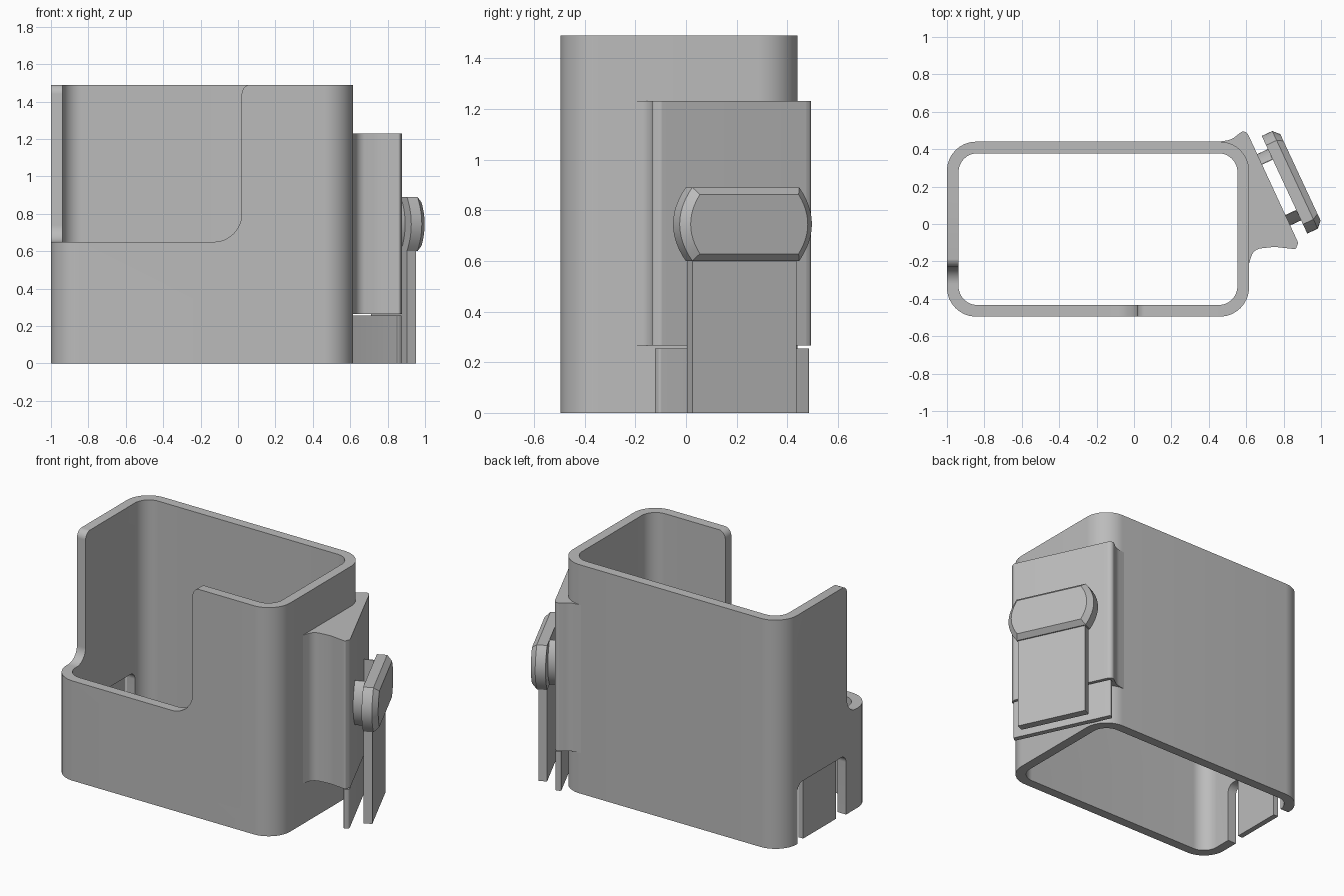
import bpy, bmesh, math
from mathutils import Vector

cube = bpy.data.objects.get("Cube")
if cube:
    bpy.data.objects.remove(cube, do_unlink=True)

grey = bpy.data.materials.new("light grey plastic")
grey.use_nodes = True
grey.diffuse_color = (0.5, 0.5, 0.5, 1)
grey.node_tree.nodes["Principled BSDF"].inputs["Base Color"].default_value = (0.5, 0.5, 0.5, 1)

# Directions of the slanted clip: u runs along it, n points away from it
SLANT = math.radians(65)
U = Vector((math.cos(SLANT), -math.sin(SLANT), 0))
N = Vector((math.sin(SLANT), math.cos(SLANT), 0))


def along_z(a, b, c):
    return Vector((a, b, c))


def along_y(a, b, c):
    return Vector((a, c, b))


def along_x(a, b, c):
    return Vector((c, a, b))


def along_n(a, b, c):
    return U * a + N * c + Vector((0, 0, b))


def slanted_z(a, b, c):
    return U * a + N * b + Vector((0, 0, c))


def loft(name, loops, ring=False):
    """Skin equal loops of points; cap the ends, or join them into a ring."""
    bm = bmesh.new()
    rows = [[bm.verts.new(p) for p in loop] for loop in loops]
    count = len(rows[0])
    pairs = list(zip(rows, rows[1:]))
    if ring:
        pairs.append((rows[-1], rows[0]))
    else:
        bm.faces.new(rows[0])
        bm.faces.new(rows[-1])
    for low, high in pairs:
        for i in range(count):
            j = (i + 1) % count
            bm.faces.new((low[i], low[j], high[j], high[i]))
    bmesh.ops.recalc_face_normals(bm, faces=bm.faces)
    mesh = bpy.data.meshes.new(name)
    bm.to_mesh(mesh)
    bm.free()
    mesh.materials.append(grey)
    obj = bpy.data.objects.new(name, mesh)
    bpy.context.collection.objects.link(obj)
    return obj


def prism(name, outline, start, end, place):
    return loft(name, [[place(a, b, c) for a, b in outline] for c in (start, end)])


def rounded(corners, steps=10):
    """Polygon from (a, b, radius) corners, with filleted corners."""
    out = []
    for i, (a, b, r) in enumerate(corners):
        p = Vector((a, b))
        if not r:
            out.append(p)
            continue
        d1 = (Vector(corners[i - 1][:2]) - p).normalized()
        d2 = (Vector(corners[(i + 1) % len(corners)][:2]) - p).normalized()
        half = d1.angle(d2) / 2
        centre = p + (d1 + d2).normalized() * r / math.sin(half)
        reach = r / math.tan(half)
        v1, v2 = p + d1 * reach - centre, p + d2 * reach - centre
        for k in range(steps + 1):
            t = k / steps
            out.append(centre + v1.lerp(v2, t).normalized() * r)
    return out


def rectangle(a0, b0, a1, b1, r):
    return rounded([(a0, b0, r), (a1, b0, r), (a1, b1, r), (a0, b1, r)])


def cut(target, cutter):
    mod = target.modifiers.new("cut", "BOOLEAN")
    mod.operation = "DIFFERENCE"
    mod.solver = "EXACT"
    mod.object = cutter
    bpy.context.view_layer.update()
    bpy.context.view_layer.objects.active = target
    bpy.ops.object.modifier_apply(modifier=mod.name)
    bpy.data.objects.remove(cutter, do_unlink=True)


# Open rounded sleeve
HEIGHT = 1.49
WALL = 0.062
outer = rectangle(-1, -0.495, 0.615, 0.44, 0.155)
inner = rectangle(-1 + WALL, -0.495 + WALL, 0.615 - WALL, 0.44 - WALL, 0.1)
sleeve = loft("sleeve", [[along_z(a, b, z) for a, b in outline] for outline, z in
                         ((outer, 0), (outer, HEIGHT), (inner, HEIGHT), (inner, 0))], ring=True)


# Access opening through the front wall and round onto the right wall
def opening(edge, fillet):
    top = HEIGHT + 0.001
    return rounded([(-1.3, 0.65, 0), (edge, 0.65, fillet), (edge, top, 0.05),
                    (edge + 0.2, top, 0), (edge + 0.2, 1.8, 0), (-1.3, 1.8, 0)])


cut(sleeve, prism("front_cutter", opening(0.02, 0.15), -0.7, -0.335, along_y))
cut(sleeve, prism("side_cutter", opening(-0.23, 0.09), -1.2, -0.84, along_x))

# Arched slot with a thin spring tab inside it
arch = rounded([(-0.22, -0.1, 0), (0.28, -0.1, 0), (0.28, 0.39, 0.05), (-0.22, 0.39, 0.05)])
cut(sleeve, prism("slot_cutter", arch, -1.1, -0.85, along_x))
tab = rectangle(-0.14, 0, 0.2, 0.4, 0)
prism("spring_tab", tab, -0.985, -0.95, along_x)

# Wedge bracket that blends into the sleeve corner
wedge = rounded([(0.46, 0.42, 0), (0.45, 0.44, 0), (0.52, 0.45, 0.1), (0.59, 0.505, 0.025),
                 (0.612, 0.475, 0.02), (0.878, -0.1, 0.02), (0.865, -0.135, 0.012),
                 (0.83, -0.131, 0.05), (0.75, -0.122, 0.2), (0.64, -0.135, 0.06),
                 (0.612, -0.22, 0), (0.585, -0.22, 0), (0.585, 0.27, 0), (0.55, 0.36, 0)], 6)
prism("wedge_bracket", wedge, 0.265, 1.23, along_z)

# Thin flap hanging below the bracket
flap = rounded([(-0.19, 0.715, 0.01), (0.475, 0.715, 0.01),
                (0.465, 0.75, 0.012), (-0.19, 0.75, 0.01)], 4)
prism("lower_flap", flap, 0, 0.255, slanted_z)

# Clip strip
strip = rectangle(-0.075, 0, 0.379, 0.62, 0)
prism("clip_strip", strip, 0.82, 0.872, along_n)

# Clip button with bowed ends and a chamfered face
MID_U, MID_Z = 0.15, 0.745


def bowed(half_u, half_z, bow, steps=12):
    end = [(half_u - bow * t * t, half_z * t) for t in
           (2 * k / steps - 1 for k in range(steps + 1))]
    return [(MID_U + s * a, MID_Z + s * b) for s in (1, -1) for a, b in end]


loft("clip_button", [[along_n(a, b, n) for a, b in outline] for outline, n in (
    (bowed(0.288, 0.145, 0.055), 0.818),
    (bowed(0.288, 0.145, 0.055), 0.88),
    (bowed(0.255, 0.117, 0.04), 0.912))])

# Pair of curved pads joining the button to the bracket
for side, label in ((-1, "back"), (1, "front")):
    heights = [0.145 * k / 8 for k in range(-8, 9)]
    pad = [(MID_U + side * math.sqrt(0.21 ** 2 - h * h), MID_Z + h) for h in heights]
    pad += [(MID_U + side * 0.148, MID_Z + h) for h in (0.145, -0.145)]
    prism(label + "_button_pad", pad, 0.745, 0.822, along_n)

# Smooth curved walls, keep crisp edges
bpy.ops.object.select_all(action="DESELECT")
for obj in bpy.context.scene.objects:
    if obj.type == "MESH" and grey.name in obj.data.materials:
        obj.select_set(True)
        bpy.context.view_layer.objects.active = obj
bpy.ops.object.shade_smooth_by_angle(angle=math.radians(30))
